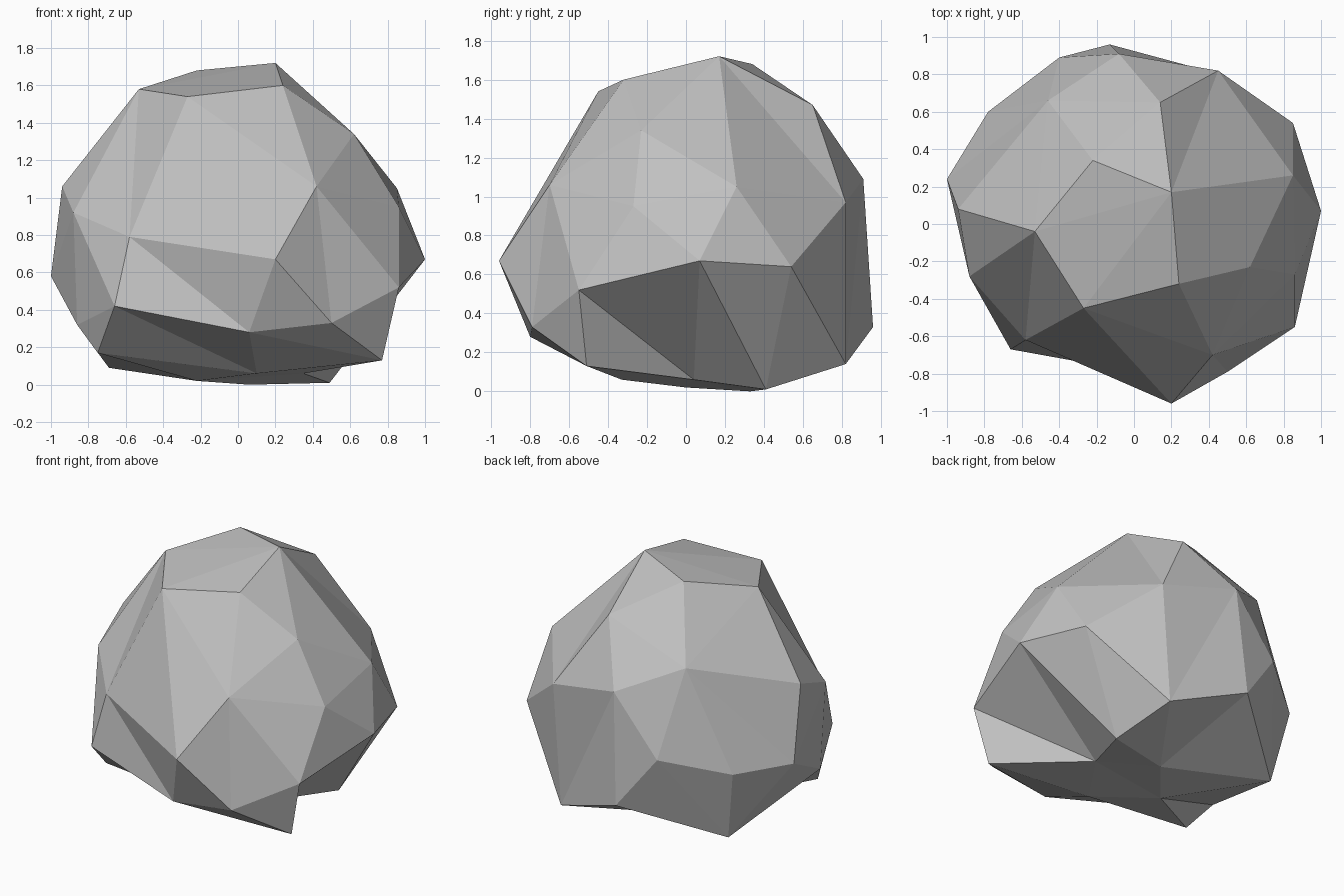
import bpy
import bmesh
from mathutils import Vector

# Remove the default cube only
default_cube = bpy.data.objects.get("Cube")
if default_cube:
    bpy.data.objects.remove(default_cube, do_unlink=True)

# Corner points of the boulder, gathered in bands from top to bottom
crown = [
    (.2, .17, 1.72), (-.53, -.04, 1.58), (-.27, -.45, 1.54), (.24, -.32, 1.6),
    (.62, -.23, 1.34), (.14, .65, 1.47), (-.22, .34, 1.68), (-.46, .66, 1.26),
]
shoulder = [
    (.42, -.7, 1.06), (.85, .26, 1.05), (.86, -.27, .95), (-.58, -.62, .79),
    (-.88, -.28, .92), (-.94, .08, 1.06), (.45, .82, .97), (-.08, .91, 1.09),
]
belly = [
    (1, .07, .67), (.86, -.55, .52), (.2, -.96, .67), (-.66, -.67, .42),
    (-1, .24, .58), (.85, .54, .64), (-.4, .89, .69), (-.78, .6, .58),
]
foot = [
    (.5, -.79, .33), (.77, -.51, .13), (.06, -.8, .28), (-.86, -.25, .32),
    (-.75, -.38, .17), (-.13, .96, .33), (.39, .82, .14), (-.69, .52, .09),
]
underside = [
    (.1, -.33, .06), (.49, .41, .01), (.06, .33, 0), (.35, .04, .06), (-.22, 0, .02),
]

# Ridges and hollows that must run between two given corners
creases = [
    (crown[0], crown[4]), (crown[0], shoulder[6]), (crown[2], shoulder[0]),
    (crown[1], shoulder[3]), (crown[2], belly[2]), (shoulder[3], foot[2]),
    (crown[7], belly[4]), (crown[6], belly[4]), (shoulder[7], foot[6]),
    (belly[5], underside[1]), (belly[1], underside[3]), (belly[0], underside[3]),
    (foot[3], underside[4]), (foot[5], underside[2]), (belly[6], foot[7]),
    (foot[2], foot[1]), (belly[3], underside[0]),
]

CENTRE = Vector((0, 0, .8))


def make_material(name, colour):
    """Flat single-colour material."""
    material = bpy.data.materials.new(name)
    material.use_nodes = True
    material.diffuse_color = colour
    shader = material.node_tree.nodes["Principled BSDF"]
    shader.inputs["Base Color"].default_value = colour
    shader.inputs["Roughness"].default_value = 1
    return material


def wrap_points(bm, points):
    """Skin the points as seen from the centre, so that hollows survive."""
    corner = {}
    for point in points:
        corner[point] = bm.verts.new((Vector(point) - CENTRE).normalized())
    bmesh.ops.convex_hull(bm, input=list(bm.verts))
    for point, vert in corner.items():
        vert.co = point
    return corner


def run_crease(bm, start, end):
    """Turn the edge lying across two corners so that it joins them."""
    if any(edge.other_vert(start) == end for edge in start.link_edges):
        return
    for face in start.link_faces:
        for edge in face.edges:
            if start not in edge.verts and any(end in f.verts for f in edge.link_faces):
                bmesh.ops.rotate_edges(bm, edges=[edge], use_ccw=False)
                return


# Boulder
bm = bmesh.new()
corner = wrap_points(bm, crown + shoulder + belly + foot + underside)
for start, end in creases:
    run_crease(bm, corner[start], corner[end])
bmesh.ops.recalc_face_normals(bm, faces=bm.faces)
for face in bm.faces:
    face.smooth = False

mesh = bpy.data.meshes.new("boulder")
bm.to_mesh(mesh)
bm.free()
mesh.materials.append(make_material("stone grey", (.53, .53, .53, 1)))
boulder = bpy.data.objects.new("boulder", mesh)
bpy.context.collection.objects.link(boulder)
